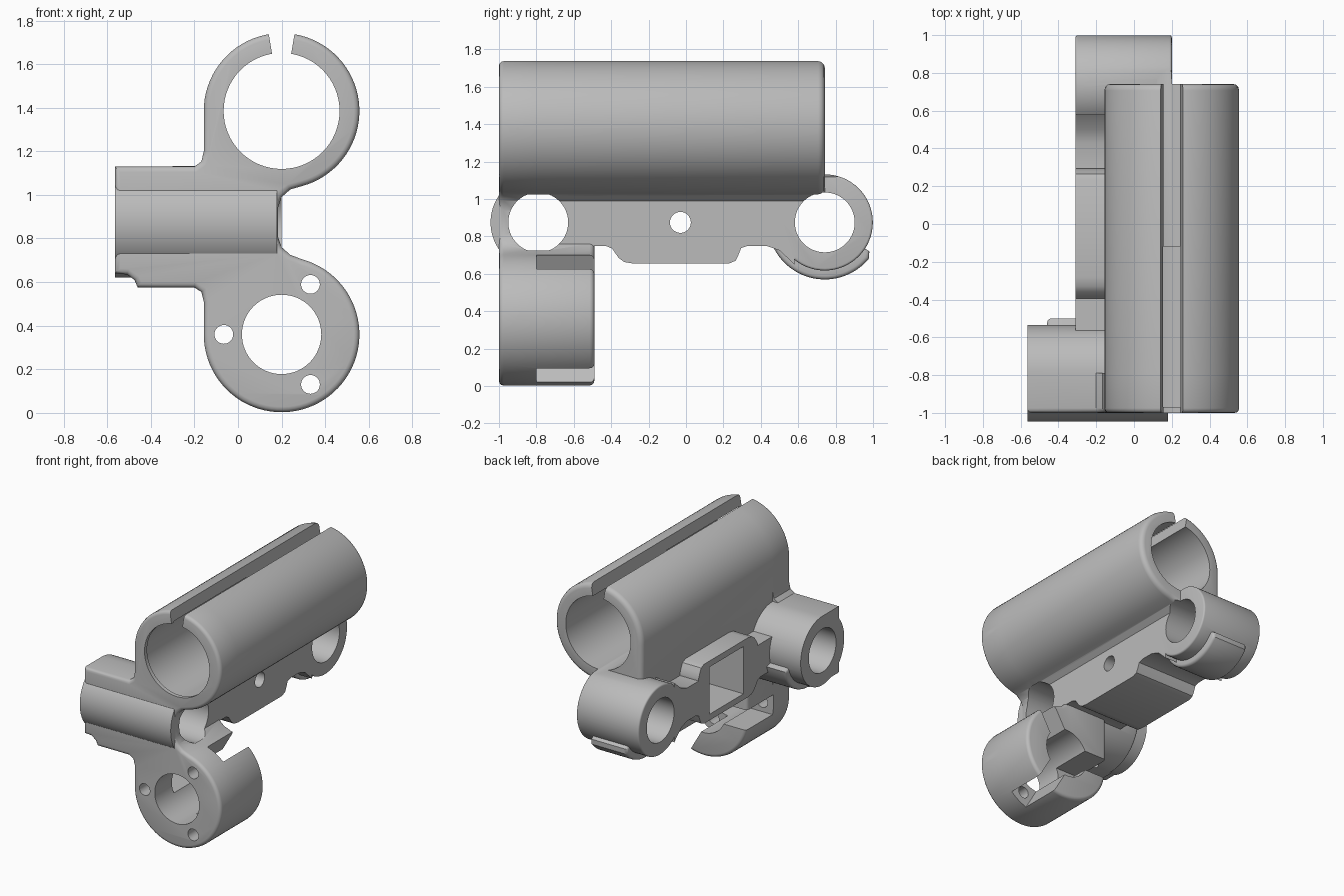
import bpy, bmesh, math
from mathutils import Vector

cube = bpy.data.objects.get("Cube")
if cube:
    bpy.data.objects.remove(cube, do_unlink=True)

grey = bpy.data.materials.new("plain grey")
grey.use_nodes = True
colour = (0.5, 0.5, 0.5, 1)
grey.diffuse_color = colour
grey.node_tree.nodes["Principled BSDF"].inputs["Base Color"].default_value = colour


def arc(cx, cy, r, a=0, b=360, n=64):
    """Points on an arc; a full circle leaves out the repeated end point."""
    count = n if b - a >= 360 else n + 1
    return [(cx + r * math.cos(math.radians(a + (b - a) * i / n)),
             cy + r * math.sin(math.radians(a + (b - a) * i / n))) for i in range(count)]


def inset(pts, d):
    """Move an anticlockwise outline inwards by d with mitred corners."""
    out = []
    for i, p in enumerate(pts):
        p, before, after = Vector(p), Vector(pts[i - 1]), Vector(pts[(i + 1) % len(pts)])
        e, f = (p - before).normalized(), (after - p).normalized()
        n, m = Vector((-e.y, e.x)), Vector((-f.y, f.x))
        out.append(tuple(p + (n + m) * d / (1 + n.dot(m))))
    return out


def prism(name, pts, axis, lo, hi, round_lo=0, round_hi=0):
    """Extrude an outline along an axis, with optional rounded end rims."""
    place = {"x": lambda p, t: (t, p[0], p[1]),
             "y": lambda p, t: (p[0], t, p[1]),
             "z": lambda p, t: (p[0], p[1], t)}[axis]
    quarter = [math.radians(a) for a in (0, 30, 60, 90)]
    sections = []
    if round_lo:
        sections += [(lo + round_lo * (1 - math.sin(a)), round_lo * (1 - math.cos(a)))
                     for a in reversed(quarter)]
    else:
        sections.append((lo, 0))
    if round_hi:
        sections += [(hi - round_hi * (1 - math.sin(a)), round_hi * (1 - math.cos(a)))
                     for a in quarter]
    else:
        sections.append((hi, 0))
    bm = bmesh.new()
    rings = [[bm.verts.new(place(p, t)) for p in inset(pts, d)] for t, d in sections]
    bm.faces.new(rings[0])
    bm.faces.new(rings[-1])
    for r, s in zip(rings, rings[1:]):
        for i in range(len(pts)):
            j = (i + 1) % len(pts)
            bm.faces.new((r[i], r[j], s[j], s[i]))
    bmesh.ops.recalc_face_normals(bm, faces=bm.faces)
    if bm.calc_volume(signed=True) < 0:
        bmesh.ops.reverse_faces(bm, faces=bm.faces)
    mesh = bpy.data.meshes.new(name)
    bm.to_mesh(mesh)
    bm.free()
    obj = bpy.data.objects.new(name, mesh)
    bpy.context.collection.objects.link(obj)
    return obj


def volume(mesh):
    bm = bmesh.new()
    bm.from_mesh(mesh)
    v = bm.calc_volume(signed=True)
    bm.free()
    return v


def combine(base, parts, operation):
    """Apply a boolean for each part, taking the first solver with a sound volume."""
    for part in parts:
        part.hide_render = True
        old, tool = volume(base.data), volume(part.data)
        if operation == "UNION":
            low, high = max(old, tool) * 0.999, (old + tool) * 1.001
        else:
            low, high = (old - tool) * 0.999, old * 0.99999
        for solver in ("MANIFOLD", "EXACT", "FLOAT"):
            mod = base.modifiers.new("combine", "BOOLEAN")
            mod.operation, mod.solver, mod.object = operation, solver, part
            graph = bpy.context.evaluated_depsgraph_get()
            mesh = bpy.data.meshes.new_from_object(base.evaluated_get(graph))
            base.modifiers.clear()
            if low <= volume(mesh) <= high:
                base.data = mesh
                break
        bpy.data.objects.remove(part, do_unlink=True)


CX, TUBE_Z, RING_Z, R = 0.2, 1.385, 0.36, 0.357
ROD_Z, FRONT_Y, REAR_Y, ROD_R = 0.875, -0.79, 0.742, 0.255

# Shared outlines seen from the front
tube_arc = arc(CX, TUBE_Z, R, -75, 180, 56)
ring_arc = arc(CX, RING_Z, R, 180, 435, 56)
lower_fillet = [(0.24, 0.725), (0.2, 0.76), (0.183, 0.81)]
upper_fillet = [(0.183, 0.94), (0.2, 0.99), (0.24, 1.025)]
wall_left = [(-0.157, 1.2), (-0.168, 1.153), (-0.2, 1.13)]
block_edge = [(-0.565, 1.13), (-0.565, 0.64), (-0.51, 0.635), (-0.475, 0.61), (-0.46, 0.575)]
wall_low = [(-0.2, 0.575), (-0.168, 0.555), (-0.157, 0.51)]

# Front slab joining tube, rod block and motor ring
body = prism("carriage_body",
             tube_arc + wall_left + block_edge + wall_low + ring_arc + lower_fillet + upper_fillet,
             "y", -1, FRONT_Y, round_lo=0.025)

# Long clamp tube with its supporting web
tube = prism("clamp_tube", tube_arc + [(-0.157, 0.85), (0.183, 0.85)] + upper_fillet,
             "y", -0.9, 0.742, round_hi=0.035)
# Motor ring and neck
ring = prism("motor_ring", ring_arc + lower_fillet + [(0.183, 0.9), (-0.157, 0.9)],
             "y", -0.9, -0.49, round_hi=0.025)

# Rod bearing housings and their lower swellings
front_rod = prism("front_rod_housing", arc(FRONT_Y, ROD_Z, ROD_R), "x", -0.565, 0.18)
rear_rod = prism("rear_rod_housing", arc(REAR_Y, ROD_Z, ROD_R + 0.002), "x", -0.31, 0.2, 0.012, 0.012)
front_bulge = prism("front_bulge", [(FRONT_Y, ROD_Z)] + arc(FRONT_Y, ROD_Z, 0.3, 270, 345, 20),
                    "x", -0.46, -0.1, 0.02)
rear_bulge = prism("rear_bulge",
                   [(REAR_Y, ROD_Z)] + arc(REAR_Y, ROD_Z, 0.305, 205, 321, 30) + [(0.98, 0.72)],
                   "x", -0.2, 0.1, 0.02, 0.02)

# Lower rail between the housings
rail_bottom = [(-0.8, 0.75), (-0.43, 0.75), (-0.395, 0.735), (-0.36, 0.685), (-0.33, 0.663),
               (-0.28, 0.655), (0.23, 0.655), (0.265, 0.67), (0.28, 0.7), (0.295, 0.738),
               (0.33, 0.75), (0.43, 0.75), (0.5, 0.725), (0.58, 0.65)]
rail = prism("rail", rail_bottom + [(0.58, 1.09), (0.5, 1.02), (0.43, 0.995), (-0.8, 0.995)],
             "x", -0.31, 0.2)
# Belt box and round boss on the rail
box_top = [(y, 2 * ROD_Z - z) for y, z in rail_bottom[2:10]]
box = prism("belt_box", rail_bottom[2:10] + box_top[::-1], "x", -0.31, 0.1)
boss = prism("belt_boss", arc(-0.03, ROD_Z, 0.205), "x", 0, 0.2)

combine(body, [tube, ring, front_rod, rear_rod, front_bulge, rear_bulge, rail, box, boss], "UNION")

# Bores, slot and pocket
cutters = [
    prism("tube_bore", arc(CX, TUBE_Z, 0.266), "y", -1.1, 0.9),
    prism("tube_relief", arc(CX, TUBE_Z, 0.275), "y", -0.97, -0.12),
    prism("tube_slot", [(CX, TUBE_Z)] + arc(CX, TUBE_Z, 0.5, 80.5, 99.5, 2), "y", -1.1, 0.9),
    prism("motor_bore", arc(CX, RING_Z, 0.182), "y", -1.1, -0.4),
    prism("belt_pocket", [(-0.23, 0.7), (0.17, 0.7), (0.17, 1.05), (-0.23, 1.05)], "x", -0.4, 0.08),
    prism("belt_hole", arc(-0.03, ROD_Z, 0.056, n=32), "x", -0.4, 0.3),
    prism("set_screw_hole", arc(-0.3, FRONT_Y, 0.03, n=24), "z", 0.5, 0.8),
]
for y in (FRONT_Y, REAR_Y):
    cutters.append(prism("rod_bore", arc(y, ROD_Z, 0.16), "x", -0.7, 0.24))

# Screw holes and the radial channels behind them
for angle in (60, 180, 300):
    c, s = math.cos(math.radians(angle)), math.sin(math.radians(angle))
    cutters.append(prism("screw_hole", arc(CX + 0.265 * c, RING_Z + 0.265 * s, 0.043, n=32),
                         "y", -1.1, -0.7))
    channel = [(CX + u * c - v * s, RING_Z + u * s + v * c)
               for u, v in ((0.1, -0.075), (0.4, -0.075), (0.4, 0.075), (0.1, 0.075))]
    cutters.append(prism("screw_channel", channel, "y", -0.8, -0.45))
combine(body, cutters, "DIFFERENCE")

# Finish
body.data.materials.clear()
body.data.materials.append(grey)
for face in body.data.polygons:
    face.material_index = 0
for obj in bpy.context.selected_objects:
    obj.select_set(False)
body.select_set(True)
bpy.context.view_layer.objects.active = body
bpy.ops.object.shade_smooth_by_angle(angle=math.radians(32))
